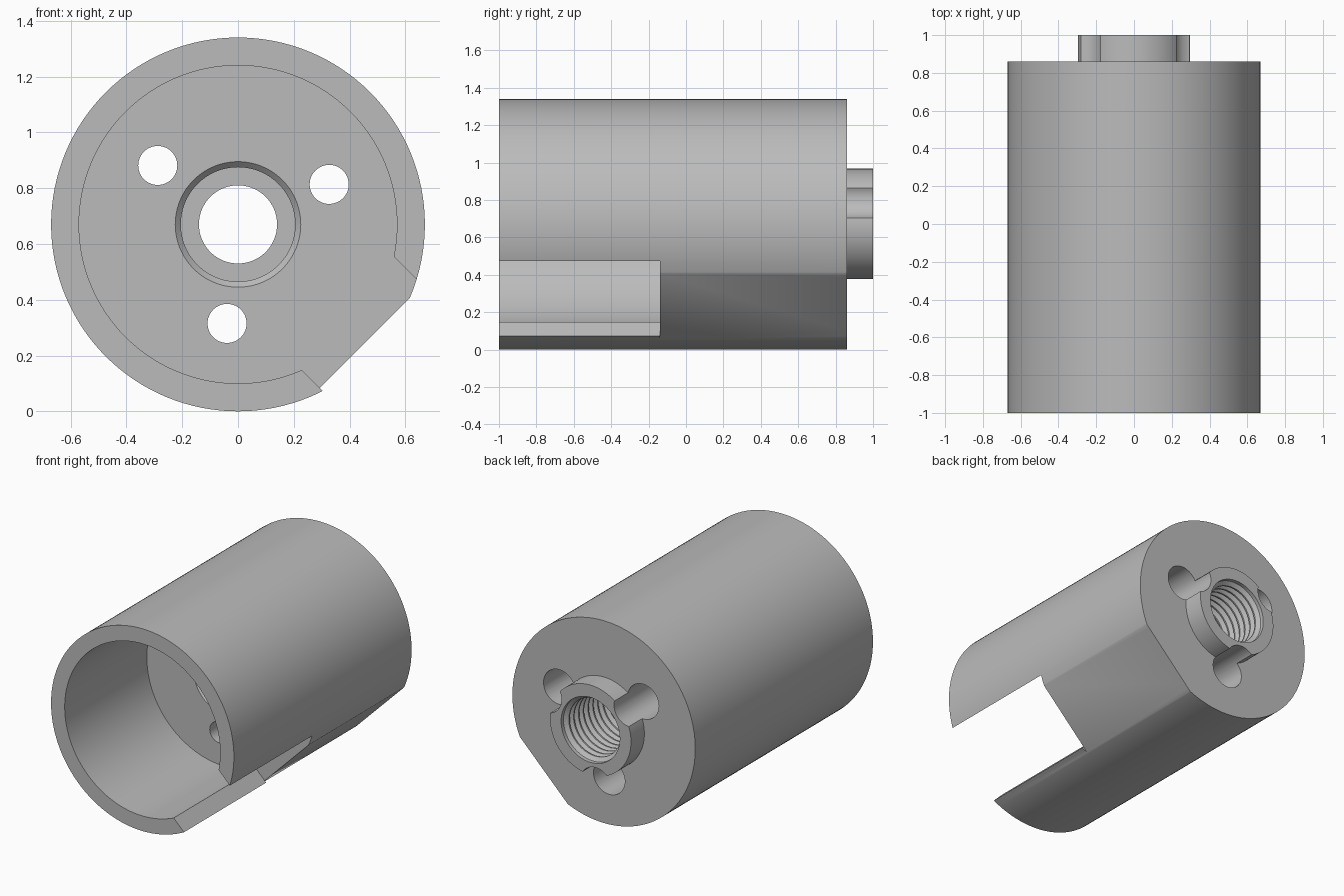
import bpy, bmesh, math
from mathutils import Matrix, Vector

if "Cube" in bpy.data.objects:
    bpy.data.objects.remove(bpy.data.objects["Cube"], do_unlink=True)

R = 0.67                      # outer radius, also height of the axis
FLOOR, BACK = -0.14, 0.86     # cavity floor and rear face
AXIS = Matrix.Translation((0, 0, R))

grey = bpy.data.materials.new("plain_grey")
grey.use_nodes = True
grey.diffuse_color = (0.5, 0.5, 0.5, 1)
grey.node_tree.nodes["Principled BSDF"].inputs["Base Color"].default_value = grey.diffuse_color


def make_object(name, bm):
    bmesh.ops.recalc_face_normals(bm, faces=bm.faces)
    mesh = bpy.data.meshes.new(name)
    bm.to_mesh(mesh)
    bm.free()
    obj = bpy.data.objects.new(name, mesh)
    mesh.materials.append(grey)
    bpy.context.collection.objects.link(obj)
    return obj


def lathe(name, profile, steps=128):
    """Revolve a closed (radius, y) profile around the y axis."""
    bm = bmesh.new()
    verts = [bm.verts.new((r, y, 0)) for r, y in profile]
    edges = [bm.edges.new((v, verts[i - 1])) for i, v in enumerate(verts)]
    bmesh.ops.spin(bm, geom=verts + edges, cent=(0, 0, 0), axis=(0, 1, 0),
                   angle=math.tau, steps=steps, use_merge=True)
    bmesh.ops.remove_doubles(bm, verts=bm.verts, dist=1e-5)
    bm.transform(AXIS)
    return make_object(name, bm)


def box_cutter(name, low, high):
    """Box turned to point diagonally down towards +x."""
    bm = bmesh.new()
    bmesh.ops.create_cube(bm, size=1)
    for v in bm.verts:
        v.co = Vector([h if c > 0 else l for c, l, h in zip(v.co, low, high)])
    bm.transform(AXIS @ Matrix.Rotation(math.radians(45), 4, 'Y'))
    return make_object(name, bm)


def hole_cutter(name, radius, start, end, angle):
    """Cylinder along y on the screw circle."""
    bm = bmesh.new()
    bmesh.ops.create_cone(bm, cap_ends=True, segments=48, radius1=radius,
                          radius2=radius, depth=end - start)
    place = Matrix.Translation((0.357 * math.cos(angle), (start + end) / 2,
                                0.357 * math.sin(angle)))
    bm.transform(AXIS @ place @ Matrix.Rotation(math.pi / 2, 4, 'X'))
    return make_object(name, bm)


# Housing section: shell, floor, recess, bore, threaded rear boss
outside = [(R, -1), (R, BACK), (0.297, BACK), (0.297, 1), (0.215, 1)]
pitch, count = 0.05, 15
thread = []
for i in range(count):
    y = 0.975 - i * pitch
    thread += [(0.215, y), (0.19, y - 0.02), (0.19, y - 0.03)]
inside = [(0.215, 0.2), (0.14, 0.2), (0.14, 0), (0.205, 0), (0.205, -0.12),
          (0.225, FLOOR), (0.57, FLOOR), (0.57, -1)]
housing = lathe("threaded_housing", outside + thread + inside)

# Side slot, rear flat and three counterbored screw holes
cutters = [box_cutter("slot_cutter", (0.3, -1.1, -0.207), (1, FLOOR, 0.313)),
           box_cutter("flat_cutter", (0.622, FLOOR, -0.4), (1, 1.1, 0.4))]
for k in range(3):
    a = math.radians(23.7 + 120 * k)
    cutters.append(hole_cutter("screw_hole_cutter", 0.07, -0.3, 0.5, a))
    cutters.append(hole_cutter("counterbore_cutter", 0.115, 0.1, 1.1, a))

bpy.context.view_layer.objects.active = housing
housing.select_set(True)
for cutter in cutters:
    cutter.hide_render = True
    mod = housing.modifiers.new("cut", 'BOOLEAN')
    mod.operation, mod.solver, mod.object = 'DIFFERENCE', 'EXACT', cutter
    bpy.ops.object.modifier_apply(modifier=mod.name)
    bpy.data.objects.remove(cutter, do_unlink=True)

bpy.ops.object.shade_smooth_by_angle(angle=math.radians(25))
